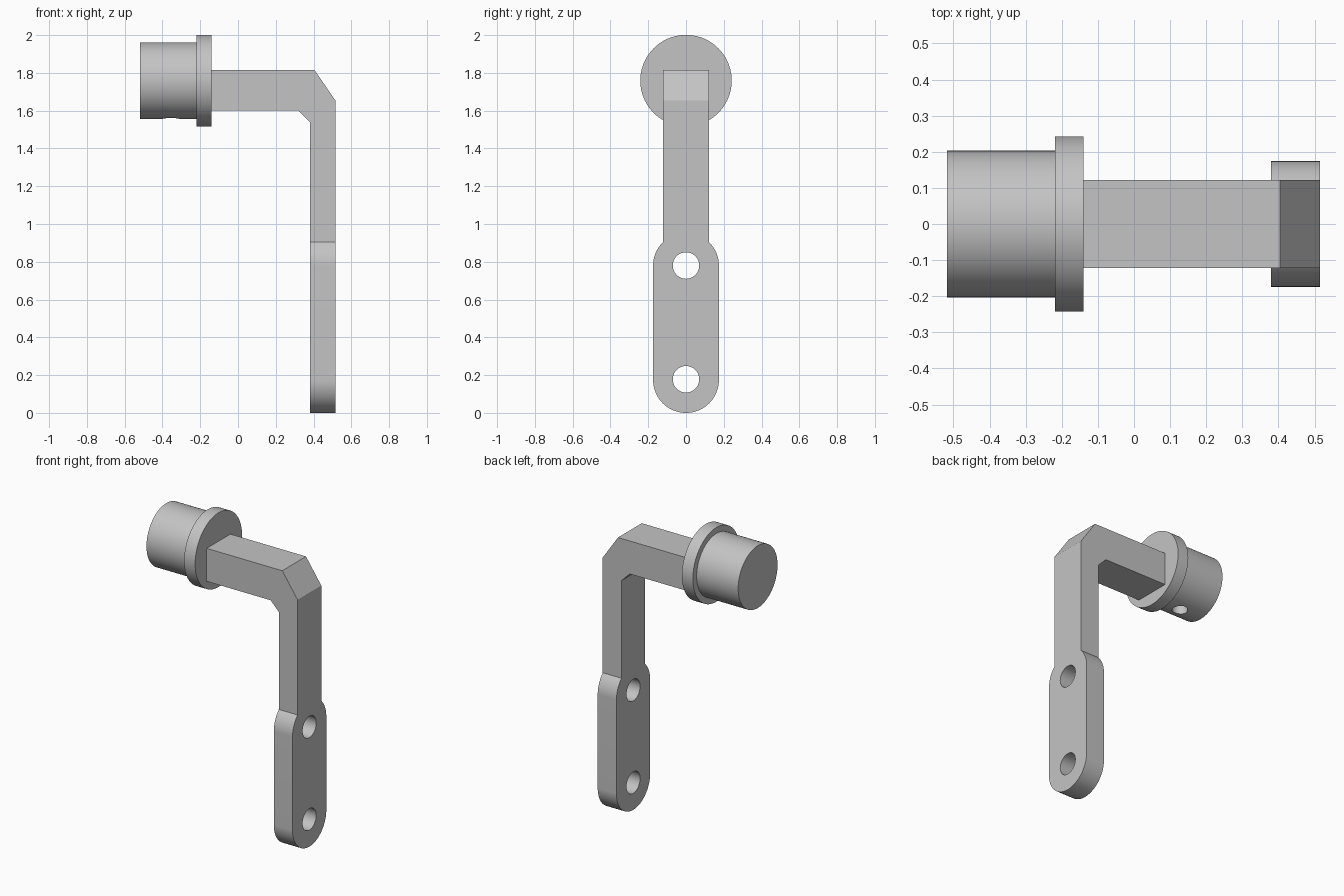
import bpy, bmesh
from math import asin, cos, sin, pi
from mathutils import Matrix, Vector

default = bpy.data.objects.get("Cube")
if default:
    bpy.data.objects.remove(default)

grey = bpy.data.materials.new("satin grey")
grey.use_nodes = True
colour = (0.55, 0.55, 0.55, 1)
grey.diffuse_color = colour
grey.node_tree.nodes["Principled BSDF"].inputs["Base Color"].default_value = colour

AXIS_Z = 1.759       # height of the round knob's axis
ARM_HALF = 0.122     # half width of the arm
PLATE_R = 0.174      # half width of the mounting plate
HOLE_LOW, HOLE_HIGH = 0.178, 0.78


def finish(name, bm):
    bmesh.ops.recalc_face_normals(bm, faces=bm.faces[:])
    mesh = bpy.data.meshes.new(name)
    bm.to_mesh(mesh)
    bm.free()
    mesh.materials.append(grey)
    obj = bpy.data.objects.new(name, mesh)
    bpy.context.collection.objects.link(obj)
    return obj


def prism(name, points, depth):
    """Extrude a closed outline of 3D points along a vector."""
    bm = bmesh.new()
    face = bm.faces.new([bm.verts.new(p) for p in points])
    new = bmesh.ops.extrude_face_region(bm, geom=[face], use_keep_orig=True)
    verts = [g for g in new["geom"] if isinstance(g, bmesh.types.BMVert)]
    bmesh.ops.translate(bm, verts=verts, vec=depth)
    return finish(name, bm)


def cylinder(name, radius, start, end, segments=96):
    start, end = Vector(start), Vector(end)
    axis = end - start
    turn = axis.to_track_quat('Z', 'Y').to_matrix().to_4x4()
    bm = bmesh.new()
    bmesh.ops.create_cone(bm, cap_ends=True, segments=segments,
                          radius1=radius, radius2=radius, depth=axis.length,
                          matrix=Matrix.Translation((start + end) / 2) @ turn)
    return finish(name, bm)


def select(obj):
    bpy.ops.object.select_all(action='DESELECT')
    obj.select_set(True)
    bpy.context.view_layer.objects.active = obj


def combine(obj, tool, operation):
    """Apply a boolean and remove the tool."""
    mod = obj.modifiers.new("cut", 'BOOLEAN')
    mod.operation, mod.solver, mod.object = operation, 'EXACT', tool
    select(obj)
    bpy.ops.object.modifier_apply(modifier=mod.name)
    bpy.data.objects.remove(tool)


# Bent bracket: side profile of the elbow, trimmed by the plate outline
elbow = [(-0.15, 1.815), (0.405, 1.815), (0.515, 1.655), (0.515, -0.1),
         (0.38, -0.1), (0.38, 1.54), (0.32, 1.6), (-0.15, 1.6)]
bracket = prism("bent_bracket", [(x, -0.3, z) for x, z in elbow], (0, 0.6, 0))

neck = asin(ARM_HALF / PLATE_R)
steps = 40
half = [(ARM_HALF, 1.9)]
for i in range(13):      # shoulder of the plate
    a = neck + (pi / 2 - neck) * i / 12
    half.append((PLATE_R * sin(a), HOLE_HIGH + PLATE_R * cos(a)))
for i in range(steps):   # rounded foot
    a = pi / 2 * i / steps
    half.append((PLATE_R * cos(a), PLATE_R - PLATE_R * sin(a)))
outline = half + [(0, 0)] + [(-y, z) for y, z in reversed(half)]
trim = prism("plate_outline", [(-0.6, y, z) for y, z in outline], (1.3, 0, 0))
combine(bracket, trim, 'INTERSECT')

# Screw holes through the plate
for z in (HOLE_LOW, HOLE_HIGH):
    drill = cylinder("drill", 0.07, (0.2, 0, z), (0.7, 0, z), 64)
    combine(bracket, drill, 'DIFFERENCE')

# Round knob with a set screw hole underneath, and its flange
knob = cylinder("round_knob", 0.203, (-0.518, 0, AXIS_Z), (-0.2, 0, AXIS_Z))
drill = cylinder("drill", 0.047, (-0.355, 0, 1.4), (-0.355, 0, AXIS_Z - 0.05), 48)
combine(knob, drill, 'DIFFERENCE')
flange = cylinder("flange", 0.242, (-0.219, 0, AXIS_Z), (-0.14, 0, AXIS_Z))

for obj in (bracket, knob, flange):
    select(obj)
    bpy.ops.object.shade_smooth_by_angle(angle=pi / 6)
